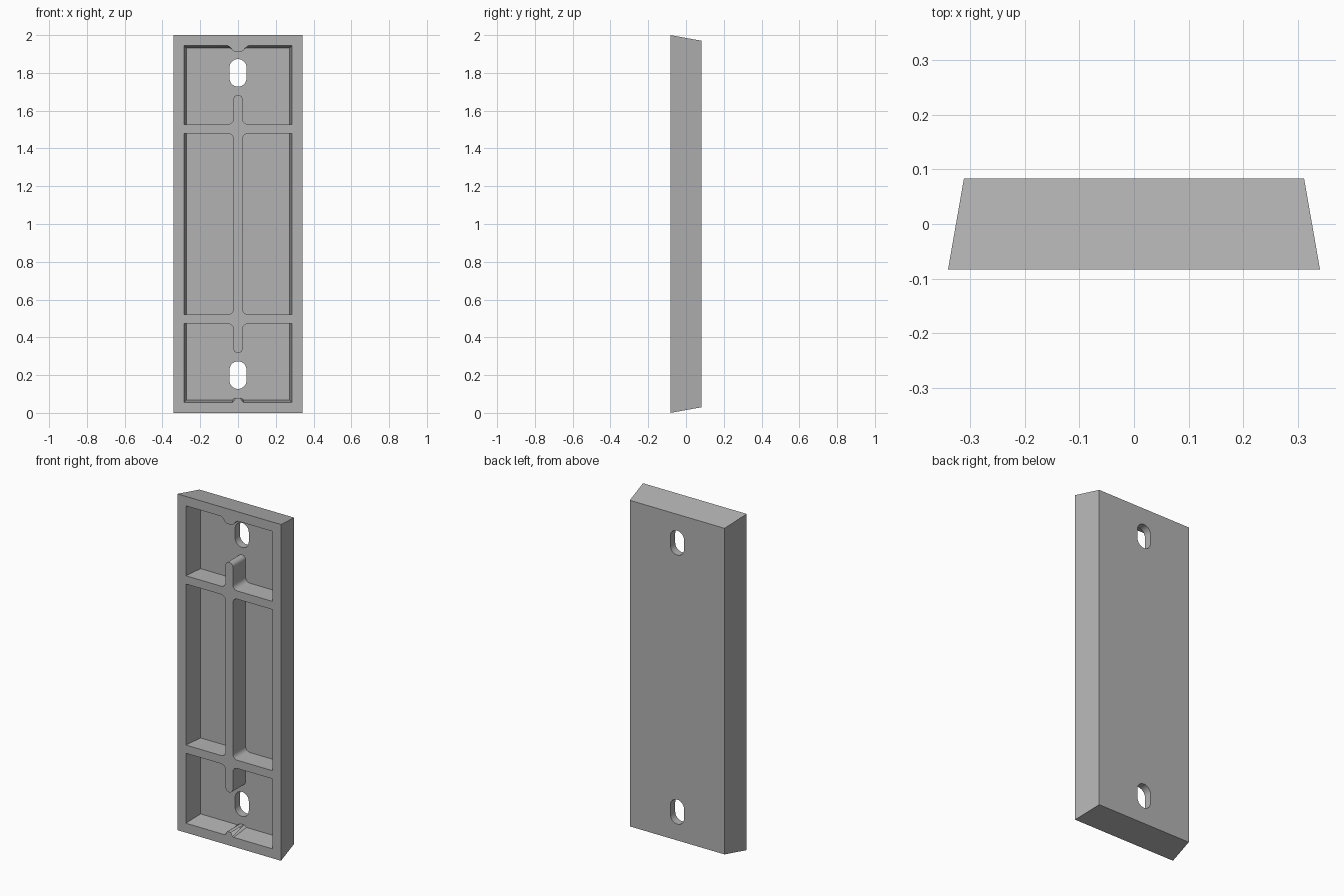
import bpy
import bmesh
from math import cos, sin, radians

cube = bpy.data.objects.get("Cube")
if cube:
    bpy.data.objects.remove(cube, do_unlink=True)

MID = 1.0                      # height of the plate centre
FRONT, FLOOR, BACK = -0.083, 0.037, 0.083

grey = bpy.data.materials.new("plain grey")
grey.use_nodes = True
grey.diffuse_color = (0.45, 0.45, 0.45, 1)
grey.node_tree.nodes["Principled BSDF"].inputs["Base Color"].default_value = (0.45, 0.45, 0.45, 1)


def loft(name, loop_a, y_a, loop_b, y_b):
    """Solid between two matching outlines (x, height from centre)."""
    bm = bmesh.new()
    a = [bm.verts.new((x, y_a, z + MID)) for x, z in loop_a]
    b = [bm.verts.new((x, y_b, z + MID)) for x, z in loop_b]
    bm.faces.new(a)
    bm.faces.new(b[::-1])
    for i in range(len(a)):
        j = (i + 1) % len(a)
        bm.faces.new((a[j], a[i], b[i], b[j]))
    bmesh.ops.recalc_face_normals(bm, faces=bm.faces)
    mesh = bpy.data.meshes.new(name)
    bm.to_mesh(mesh)
    bm.free()
    mesh.materials.append(grey)
    obj = bpy.data.objects.new(name, mesh)
    bpy.context.collection.objects.link(obj)
    return obj


def subtract(target, cutter):
    mod = target.modifiers.new("cut", "BOOLEAN")
    mod.operation = "DIFFERENCE"
    mod.solver = "EXACT"
    mod.object = cutter
    bpy.context.view_layer.objects.active = target
    bpy.ops.object.modifier_apply(modifier=mod.name)
    bpy.data.objects.remove(cutter, do_unlink=True)


def arc(cx, cz, r, start, end, n=8):
    angles = [radians(start + (end - start) * i / n) for i in range(n + 1)]
    return [(cx + r * cos(t), cz + r * sin(t)) for t in angles]


def rect(hx, hz):
    return [(hx, -hz), (hx, hz), (-hx, hz), (-hx, -hz)]


def mirror_bump(half):
    return half + [(-x, z) for x, z in half[::-1]]


def cavity_loop(inset):
    """Pocket outline with a small bump in the top and bottom walls."""
    hx, hz = 0.285 - inset, 0.944 - inset
    top = mirror_bump([(0.055, hz), (0.042, min(hz, 0.936)), (0.026, 0.917), (0.014, 0.91)])
    low = mirror_bump([(0.03, -hz), (0.022, -hz + 0.006), (0.012, -0.92)])
    return [(hx, -hz), (hx, hz)] + top + [(-hx, hz), (-hx, -hz)] + [(-x, z) for x, z in low]


def rib_loop():
    """Crossing ribs with filleted corners and rounded ends."""
    w, r, low, high = 0.024, 0.03, 0.479, 0.528
    quarter = arc(w + r, low - r, r, 180, 90)
    quarter += [(0.34, low), (0.34, high)]
    quarter += arc(w + r, high + r, r, 270, 180)
    quarter += arc(0, 0.66, w, 0, 90)
    upper = quarter + [(-x, z) for x, z in quarter[-2::-1]]
    return upper + [(-x, -z) for x, z in upper]


# Tapered outer body
plate = loft("mounting_plate", rect(0.341, 1.0), FRONT, rect(0.312, 0.97), BACK)

# Pockets: drafted cavity with the ribs left standing
over = 0.02
draft = 0.013 / (FLOOR - FRONT)
pockets = loft("pocket_cutter", cavity_loop(-draft * over), FRONT - over, cavity_loop(0.013), FLOOR)
ribs = rib_loop()
subtract(pockets, loft("rib_cutter", ribs, -0.2, ribs, 0.2))
subtract(plate, pockets)

# Screw slots through the back
for side in (-1, 1):
    r, half = 0.045, 0.028
    slot = arc(0, 0.8 * side + half, r, 0, 180, 16) + arc(0, 0.8 * side - half, r, 180, 360, 16)
    subtract(plate, loft("slot_cutter", slot, -0.2, slot, 0.2))

bpy.ops.object.select_all(action="DESELECT")
plate.select_set(True)
bpy.context.view_layer.objects.active = plate
bpy.ops.object.shade_smooth_by_angle(angle=radians(30))
